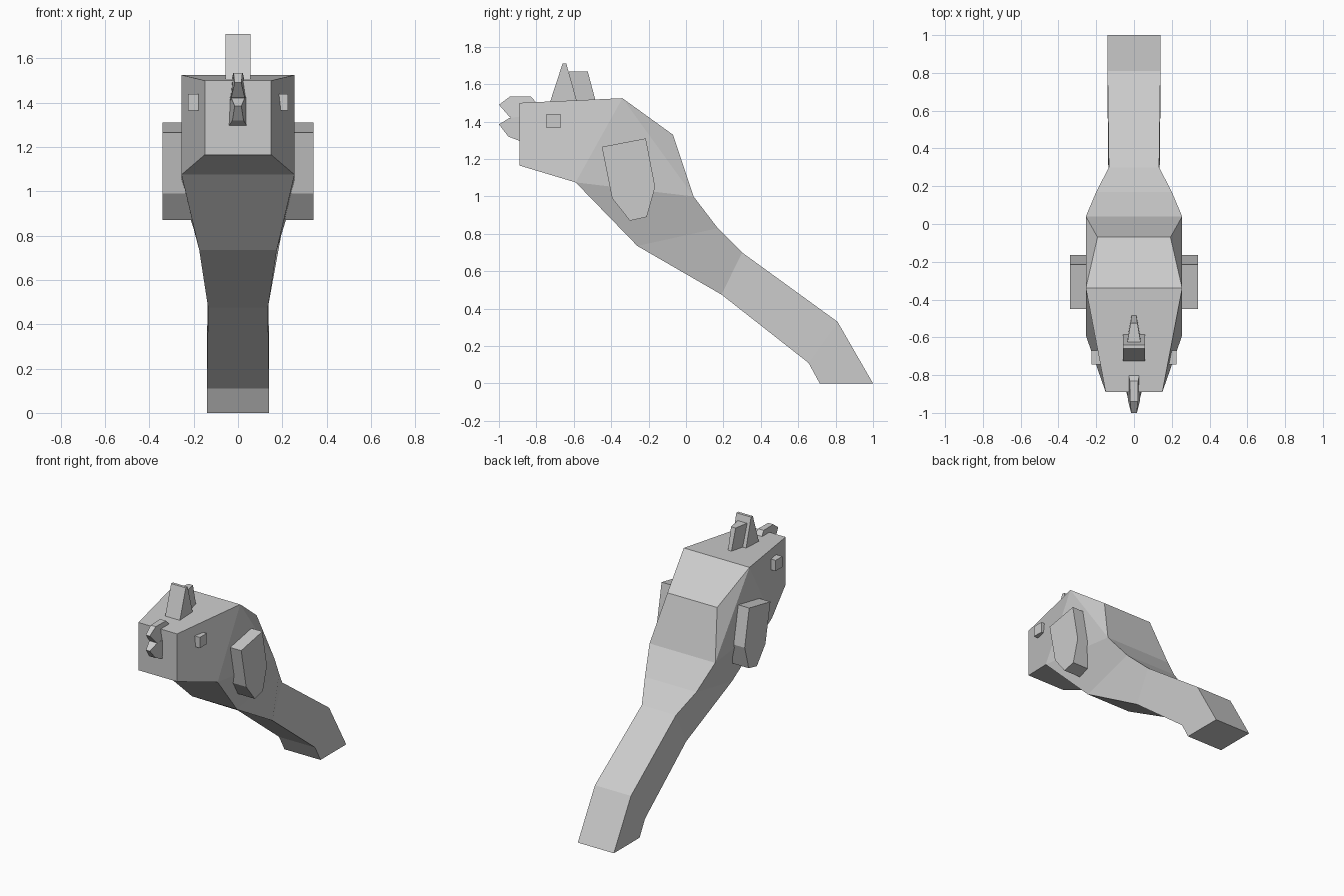
import bpy
import bmesh

if "Cube" in bpy.data.objects:
    bpy.data.objects.remove(bpy.data.objects["Cube"])


def make_object(name, verts, faces):
    bm = bmesh.new()
    vs = [bm.verts.new(v) for v in verts]
    for f in faces:
        bm.faces.new([vs[i] for i in f])
    bmesh.ops.recalc_face_normals(bm, faces=bm.faces[:])
    mesh = bpy.data.meshes.new(name)
    bm.to_mesh(mesh)
    bm.free()
    ob = bpy.data.objects.new(name, mesh)
    bpy.context.collection.objects.link(ob)
    return ob


def slab(name, outline, panels=None):
    """Side outline of (y, z, half width), closed across x; panels split the sides."""
    n = len(outline)
    panels = panels or [range(n)]
    verts = [(s * w, y, z) for s in (1, -1) for y, z, w in outline]
    faces = [(i, (i + 1) % n, n + (i + 1) % n, n + i) for i in range(n)]
    for p in panels:
        faces.append(list(p))
        faces.append([n + i for i in reversed(p)])
    return make_object(name, verts, faces)


def side_pair(name, outline, inner, outer):
    """Flat (y, z) plate between two x values, mirrored to the other side."""
    n = len(outline)
    verts = [(x, y, z) for x in (inner, outer) for y, z in outline]
    faces = [(i, (i + 1) % n, n + (i + 1) % n, n + i) for i in range(n)]
    faces += [list(range(n)), list(range(2 * n - 1, n - 1, -1))]
    ob = make_object(name, verts, faces)
    ob.modifiers.new("mirror", 'MIRROR').use_mirror_merge = False
    return ob


# Head, body and tail in one tapering shell
body = [(-.89, 1.50, .15), (-.34, 1.525, .255), (-.07, 1.33, .193), (.04, 1.0, .255),
        (.17, .83, .20), (.30, .70, .133), (.81, .33, .14), (1.0, 0, .14),
        (.715, 0, .14), (.655, .11, .14), (.19, .475, .135), (-.26, .735, .175),
        (-.59, 1.075, .255), (-.89, 1.165, .15)]
slab("body", body, [(0, 1, 12, 13), (1, 3, 12), (1, 2, 3), (3, 4, 11, 12),
                    (4, 5, 10, 11), (5, 6, 9, 10), (6, 7, 8, 9)])

# Wings and eyes
side_pair("wings", [(-.45, 1.265), (-.215, 1.31), (-.165, 1.05), (-.21, .89),
                    (-.30, .87), (-.395, .99)], .20, .34)
side_pair("eyes", [(-.745, 1.44), (-.67, 1.44), (-.67, 1.365), (-.745, 1.365)], .15, .226)

# Crest: wide front spike and narrower rear spike
slab("front_crest", [(-.735, 1.48, .057), (-.66, 1.71, .057), (-.64, 1.71, .057),
                     (-.575, 1.48, .057)])
slab("rear_crest", [(-.62, 1.48, .038), (-.625, 1.667, .035), (-.525, 1.667, .018),
                    (-.475, 1.48, .012)])

# Open beak
slab("upper_beak", [(-.79, 1.49, .03), (-.83, 1.535, .022), (-.94, 1.535, .02),
                    (-1.0, 1.49, .015), (-.943, 1.425, .03), (-.86, 1.40, .04)])
slab("lower_beak", [(-.86, 1.43, .04), (-.943, 1.42, .03), (-1.0, 1.385, .015),
                    (-.95, 1.32, .025), (-.89, 1.297, .04), (-.86, 1.30, .04)])
